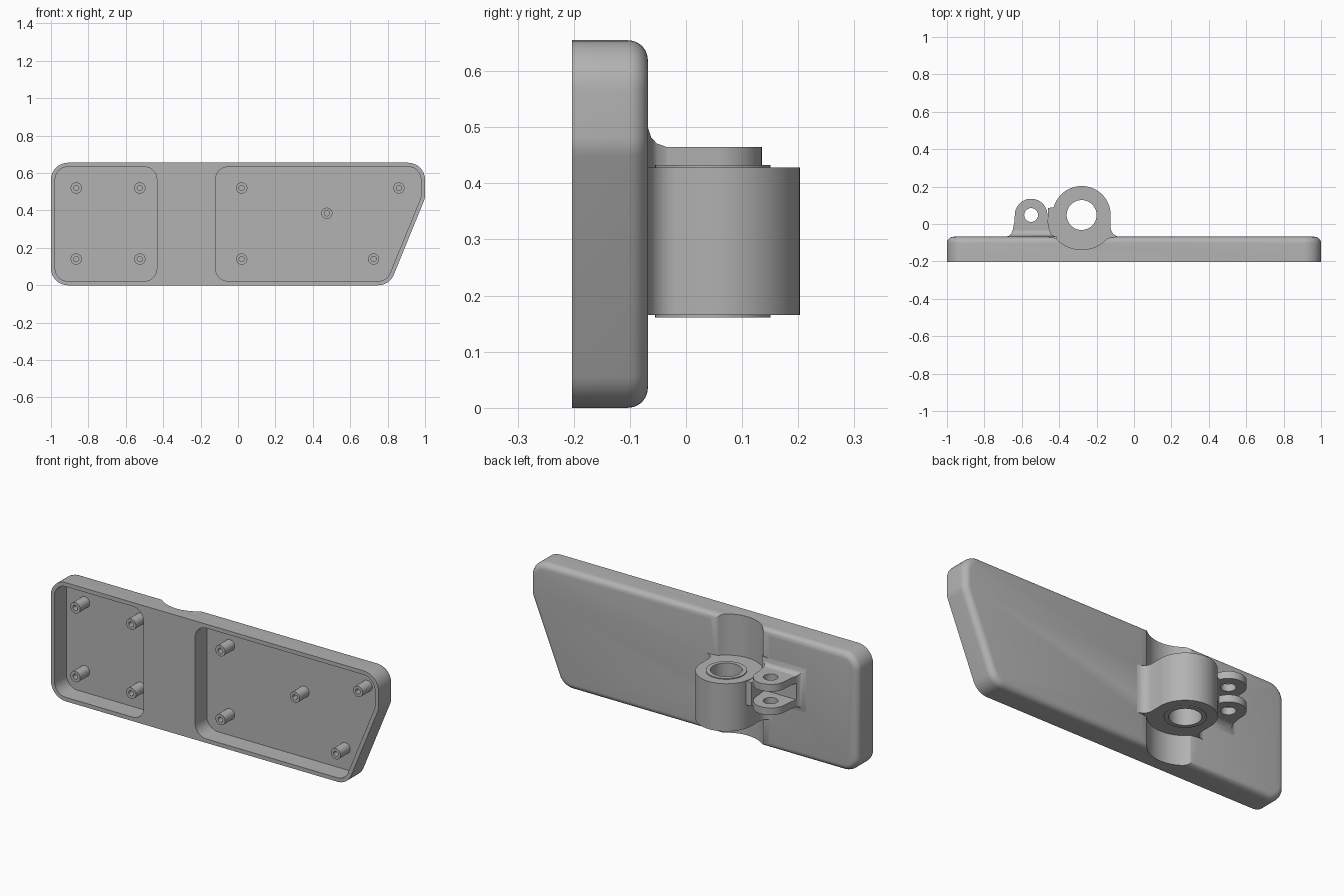
import bpy, bmesh, math
from mathutils import Vector

cube = bpy.data.objects.get("Cube")
if cube:
    bpy.data.objects.remove(cube, do_unlink=True)

grey = bpy.data.materials.new("mid_grey")
grey.use_nodes = True
colour = (0.45, 0.45, 0.45, 1)
grey.diffuse_color = colour
grey.node_tree.nodes["Principled BSDF"].inputs["Base Color"].default_value = colour


def loft(name, rings):
    """Skin a stack of equal-length rings and cap both ends."""
    bm = bmesh.new()
    loops = [[bm.verts.new(p) for p in ring] for ring in rings]
    n = len(loops[0])
    for a, b in zip(loops, loops[1:]):
        for i in range(n):
            j = (i + 1) % n
            bm.faces.new((a[i], a[j], b[j], b[i]))
    bm.faces.new(loops[0])
    bm.faces.new(loops[-1])
    bmesh.ops.recalc_face_normals(bm, faces=bm.faces)
    mesh = bpy.data.meshes.new(name)
    bm.to_mesh(mesh)
    bm.free()
    mesh.materials.append(grey)
    obj = bpy.data.objects.new(name, mesh)
    bpy.context.collection.objects.link(obj)
    return obj


def prism_z(name, pts, lo, hi):
    return loft(name, [[(x, y, z) for x, y in pts] for z in (lo, hi)])


def prism_y(name, pts, lo, hi):
    return loft(name, [[(x, y, z) for x, z in pts] for y in (lo, hi)])


def arc(cx, cy, r, start, end, steps):
    angles = [math.radians(start + (end - start) * i / steps) for i in range(steps + 1)]
    return [(cx + r * math.cos(a), cy + r * math.sin(a)) for a in angles]


def circle(cx, cy, r, steps=48):
    return arc(cx, cy, r, 0, 360, steps)[:-1]


def rounded(poly, inset, radius, steps=8):
    """Counter-clockwise polygon, inset, with rounded corners."""
    out = []
    for i, p in enumerate(poly):
        v = Vector(p)
        d1 = (v - Vector(poly[i - 1])).normalized()
        d2 = (Vector(poly[(i + 1) % len(poly)]) - v).normalized()
        n1, n2 = Vector((-d1.y, d1.x)), Vector((-d2.y, d2.x))
        c = v + (n1 + n2) * radius / (1 + n1.dot(n2))
        a = math.degrees(math.atan2(-n1.y, -n1.x))
        turn = math.degrees(math.atan2(d1.x * d2.y - d1.y * d2.x, d1.dot(d2)))
        out += arc(c.x, c.y, radius - inset, a, a + turn, steps)
    return out


def cut(obj, cutter):
    mod = obj.modifiers.new("cut", 'BOOLEAN')
    mod.operation = 'DIFFERENCE'
    mod.solver = 'EXACT'
    mod.object = cutter
    bpy.context.view_layer.objects.active = obj
    bpy.ops.object.modifier_apply(modifier=mod.name)
    bpy.data.objects.remove(cutter, do_unlink=True)


FRONT, BACK, TOP = -0.203, -0.068, 0.655
FLOOR = -0.1
R = 0.09
AX, AY = -0.28, 0.048      # barrel axis
LX = -0.55                 # lug axis
parts = []

# Plate with a rounded back edge
outline = [(-1, 0), (0.81, 0), (1, 0.465), (1, TOP), (-1, TOP)]
edge = 0.035
profile = [(0, FRONT)] + [
    (edge * (1 - math.cos(t)), BACK - edge + edge * math.sin(t))
    for t in [math.pi / 2 * k / 6 for k in range(7)]]
plate = loft("plate", [[(x, y, z) for x, z in rounded(outline, d, R)] for d, y in profile])
parts.append(plate)

# Scallops above and below the barrel, with soft lips
dip = arc(AX, AY, 0.185, 222, 318, 20)
lip = [(0.155, BACK - 0.004), (0.185, BACK + 0.001), (0.2, 0.05)]
section = [(AX - x, y) for x, y in reversed(lip)] + dip + [(AX + x, y) for x, y in lip]
for lo, hi in ((-0.1, 0.165), (0.428, 0.8)):
    cut(plate, prism_z("scallop_cutter", section, lo, hi))

# Front pockets
pocket_wide = [(-0.142, 0), (0.81, 0), (1, 0.465), (1, TOP), (-0.142, TOP)]
pocket_small = [(-1, 0), (-0.412, 0), (-0.412, TOP), (-1, TOP)]
for shape in (pocket_wide, pocket_small):
    cut(plate, prism_y("pocket_cutter", rounded(shape, 0.022, R), FRONT - 0.1, FLOOR))

# Hollow screw posts
posts = [(-0.865, 0.14), (-0.865, 0.52), (-0.525, 0.14), (-0.525, 0.52), (0.02, 0.14),
         (0.02, 0.52), (0.475, 0.385), (0.86, 0.52), (0.725, 0.14)]
for x, z in posts:
    post = prism_y("screw_post", circle(x, z, 0.03, 24), FLOOR + 0.01, -0.183)
    cut(post, prism_y("post_hole_cutter", circle(x, z, 0.014, 24), -0.12, -0.25))
    parts.append(post)

# Hinge barrel with flared foot and raised end rings
BR = 0.155
foot = arc(AX + BR + 0.05, BACK + 0.05, 0.05, 270, 180, 6)
flare = [(AX + BR + 0.05, BACK - 0.02)] + foot
body = flare + arc(AX, AY, BR, 0, 180, 40) + [(2 * AX - x, y) for x, y in reversed(flare)]
barrel = prism_z("hinge_barrel", body, 0.165, 0.428)
ring = prism_z("barrel_end_ring", circle(AX, AY, 0.103), 0.161, 0.433)
for part in (barrel, ring):
    cut(part, prism_z("bore_cutter", circle(AX, AY, 0.08), 0, 0.6))
    parts.append(part)

# Pair of lugs beside the barrel
LR = 0.087
side = [(LX + 0.103, BACK - 0.02), (LX + 0.1, -0.04), (LX + 0.09, 0.01)]
lug_shape = side + arc(LX, AY, LR, 8, 172, 30) + [(2 * LX - x, y) for x, y in reversed(side)]
for name, lo in (("lower_lug", 0.295), ("upper_lug", 0.425)):
    lug = prism_z(name, lug_shape, lo, lo + 0.04)
    cut(lug, prism_z("pin_cutter", circle(LX, AY, 0.037, 32), 0, 0.6))
    parts.append(lug)

# Concave pedestal blending the lugs into the plate
levels = [(0.035, BACK - 0.01), (0.035, BACK), (0.017, BACK + 0.006),
          (0.006, BACK + 0.016), (0, BACK + 0.033)]
parts.append(loft("lug_pedestal", [
    [(x, y, z) for x, z in ((LX - 0.1 - g, 0.295 - g), (LX + 0.1 + g, 0.295 - g),
                            (LX + 0.1 + g, 0.465 + g), (LX - 0.1 - g, 0.465 + g))]
    for g, y in levels]))

# Neck joining the lugs to the barrel
neck = [(-0.455, BACK - 0.01), (-0.4, BACK - 0.01), (-0.4, 0.11), (-0.43, 0.09), (-0.46, 0.085)]
parts.append(prism_z("barrel_neck", neck, 0.295, 0.425))

# Smooth shading on curved surfaces
bpy.ops.object.select_all(action='DESELECT')
for part in parts:
    part.select_set(True)
bpy.context.view_layer.objects.active = plate
bpy.ops.object.shade_smooth_by_angle(angle=math.radians(32))
